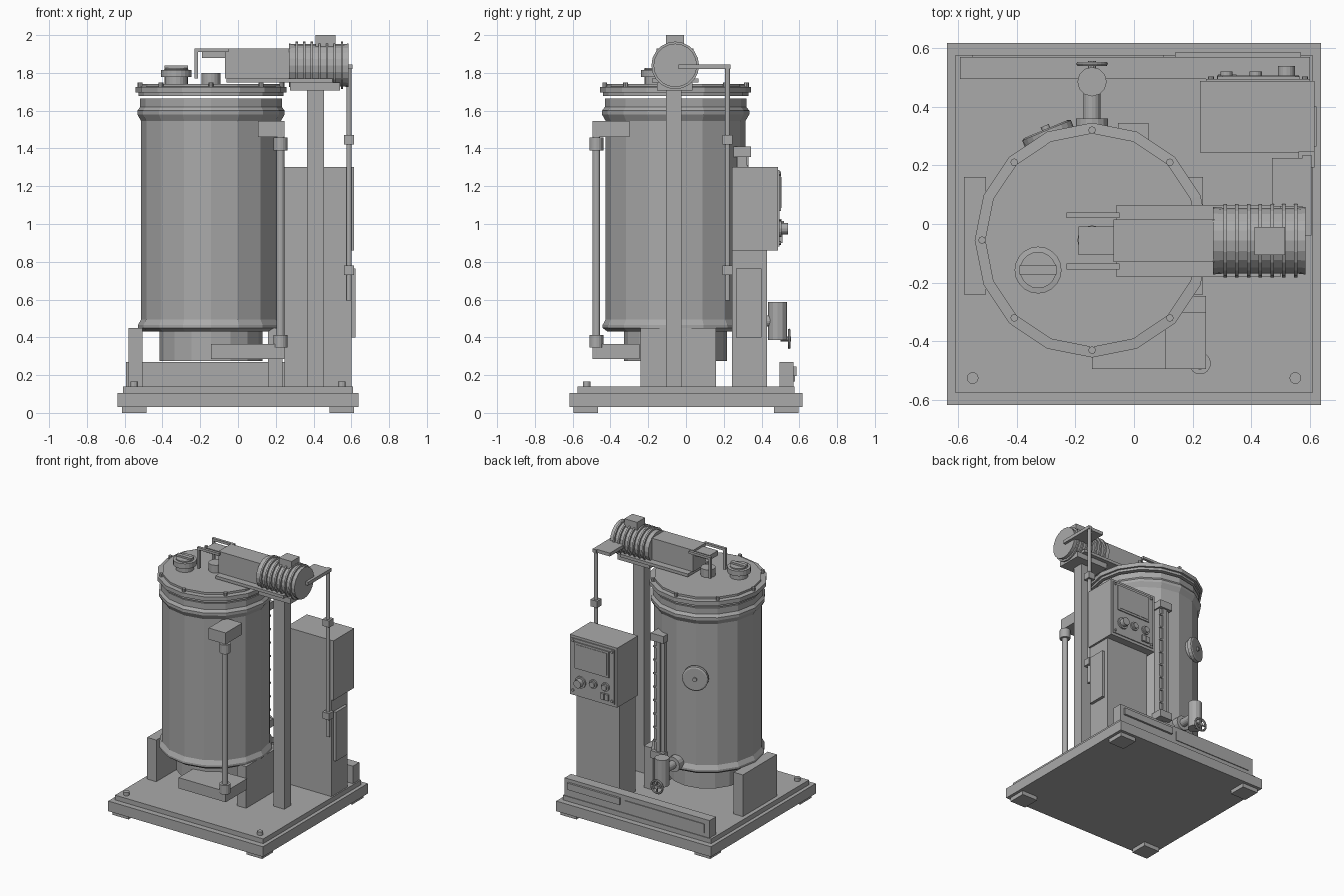
import bpy, bmesh, math
from mathutils import Matrix, Vector

old = bpy.data.objects.get("Cube")
if old:
    bpy.data.objects.remove(old)

GREY = (0.4, 0.4, 0.4, 1)
mat = bpy.data.materials.new("machine grey")
mat.use_nodes = True
mat.diffuse_color = GREY
mat.node_tree.nodes["Principled BSDF"].inputs["Base Color"].default_value = GREY

TX, TY = -0.143, -0.055   # tank axis
AXES = {"x": Vector((1, 0, 0)), "y": Vector((0, 1, 0)), "z": Vector((0, 0, 1))}


def finish(bm, name):
    me = bpy.data.meshes.new(name)
    bmesh.ops.recalc_face_normals(bm, faces=bm.faces)
    bm.to_mesh(me)
    bm.free()
    ob = bpy.data.objects.new(name, me)
    bpy.context.collection.objects.link(ob)
    me.materials.append(mat)
    return ob


def box(name, x, y, z):
    """Box from (min, max) pairs."""
    bm = bmesh.new()
    bmesh.ops.create_cube(bm, size=1)
    for v in bm.verts:
        for i, (a, b) in enumerate((x, y, z)):
            v.co[i] = (a + b) / 2 + v.co[i] * (b - a)
    return finish(bm, name)


def lathe(name, origin, profile, axis="z", sides=16):
    """Closed turned solid; profile is (radius, distance along axis)."""
    d = AXES[axis] if isinstance(axis, str) else axis
    rot = d.to_track_quat("Z", "Y").to_matrix().to_4x4()
    bm = bmesh.new()
    rings = []
    for r, h in profile:
        rings.append([bm.verts.new((r * math.cos(math.tau * i / sides),
                                    r * math.sin(math.tau * i / sides), h))
                      for i in range(sides)])
    for a, b in zip(rings, rings[1:]):
        for i in range(sides):
            j = (i + 1) % sides
            bm.faces.new((a[i], a[j], b[j], b[i]))
    bm.faces.new(rings[0])
    bm.faces.new(rings[-1])
    bm.transform(Matrix.Translation(origin) @ rot)
    return finish(bm, name)


def rod(name, origin, r, length, axis="z", sides=16):
    return lathe(name, origin, [(r, 0), (r, length)], axis, sides)


# Base with feet and corner bolts
box("base_slab", (-.637, .637), (-.617, .617), (.03, .105))
box("base_top_plate", (-.61, .61), (-.575, .575), (.105, .14))
for sx in (-1, 1):
    for sy in (-1, 1):
        cx, cy = sx * .55, sy * .53
        box("foot", (cx - .065, cx + .065), (cy - .065, cy + .065), (0, .03))
    rod("base_bolt", (sx * .55, -.525, .14), .02, .025, sides=12)

# Rear channel with cover plates
box("rear_channel", (-.593, .6), (.495, .57), (.14, .27))
box("rear_cover_long", (-.55, .1), (.57, .576), (.165, .235))
box("rear_cover_short", (.14, .57), (.57, .585), (.195, .245))

# Tank body, skirt and side supports
lathe("tank_body", (TX, TY, 0),
      [(.36, .43), (.387, .45), (.387, .465), (.37, .495), (.37, 1.545),
       (.39, 1.58), (.39, 1.6), (.375, 1.62), (.375, 1.665)])
rod("tank_skirt", (TX, TY, .275), .272, .16)
for x0 in (-.58, .16):
    box("tank_support", (x0, x0 + .075), (-.24, .16), (.14, .45))

# Lid with bolts, hub and filler cap
lathe("tank_lid", (TX, TY, 0),
      [(.385, 1.677), (.385, 1.695), (.4, 1.695), (.4, 1.725),
       (.365, 1.727), (.365, 1.742)])
for i in range(8):
    a = math.tau * i / 8
    rod("lid_bolt", (TX + .375 * math.cos(a), TY + .375 * math.sin(a), 1.7), .013, .05, sides=8)
rod("lid_hub", (TX, TY, 1.74), .05, .06)
lathe("filler_cap", (-.327, -.157, 0),
      [(.062, 1.74), (.062, 1.777), (.08, 1.777), (.08, 1.815), (.062, 1.817), (.062, 1.825)], sides=20)
box("filler_grip", (-.39, -.265), (-.172, -.142), (1.82, 1.838))

# Column, cap and carrying plate
box("column", (.365, .455), (-.105, -.025), (.14, 1.71))
box("column_cap", (.275, .54), (-.153, .035), (1.708, 1.75))
box("drive_plate", (-.06, .5), (-.18, .065), (1.748, 1.77))

# Gearbox, finned motor and terminal box
box("gearbox", (-.07, .275), (-.13, .015), (1.77, 1.93))
motor = [(.115, 0)]
for i in range(7):
    x = .035 + i * .04
    motor += [(.112, x), (.126, x), (.126, x + .012), (.112, x + .012)]
lathe("motor", (.27, -.057, 1.84), motor + [(.115, .315)], "x", 20)
box("terminal_box", (.41, .515), (-.105, -.01), (1.93, 2.0))

# Nose bracket with paired handle bars
box("nose_bracket", (-.19, -.065), (-.105, -.008), (1.88, 1.915))
for y in (-.145, .03):
    box("handle_bar", (-.23, -.05), (y - .01, y + .01), (1.91, 1.928))
    box("handle_drop", (-.23, -.212), (y - .01, y + .01), (1.77, 1.92))

# Front circulation pipe
box("upper_pipe_arm", (.105, .245), (-.495, -.3), (1.46, 1.545))
box("lower_pipe_arm", (-.143, .245), (-.495, -.245), (.285, .365))
rod("circulation_pipe", (.225, -.475, .3), .021, 1.2)
for z in (.345, 1.39):
    rod("pipe_collar", (.225, -.475, z), .037, .068)

# Conduit from motor down the right side
box("conduit_bar", (.575, .605), (-.04, .235), (1.82, 1.845))
box("conduit_plate", (.47, .58), (.06, .225), (1.82, 1.845))
rod("conduit", (.588, .22, .595), .014, 1.24, sides=12)
for z in (.73, 1.42):
    box("conduit_clamp", (.56, .615), (.193, .247), (z, z + .05))

# Control cabinet
box("cabinet_base", (.245, .6), (.243, .43), (.14, .86))
box("cabinet_head", (.225, .615), (.243, .488), (.86, 1.303))
box("cabinet_side_cover", (.6, .622), (.265, .4), (.4, .765))
box("control_panel", (.245, .6), (.488, .495), (.88, 1.285))
box("screen_frame", (.285, .565), (.495, .503), (1.07, 1.265))
box("screen", (.3, .55), (.503, .506), (1.085, 1.25))
for x in (.262, .583):
    for z in (.9, 1.268):
        rod("panel_screw", (x, .493, z), .01, .01, "y", 8)
for x, z, r, d in ((.52, .975, .037, .045), (.415, .99, .026, .025), (.315, .995, .026, .025)):
    rod("knob_ring", (x, .494, z), r + .006, .012, "y")
    rod("knob", (x, .494, z), r * .8, d, "y")
for x in (.3, .335):
    box("rocker_switch", (x - .014, x + .014), (.494, .51), (.9, .945))

# Level gauge on the back of the tank
box("gauge_strip", (-.045, .04), (.27, .32), (.5, 1.39))
box("gauge_tube", (-.02, .015), (.32, .332), (.53, 1.36))
for z in (.48, 1.355):
    box("gauge_end", (-.055, .05), (.25, .345), (z, z + .055))
for i in range(8):
    z = .6 + i * .1
    box("gauge_mark", (.01, .042), (.318, .328), (z, z + .012))

# Round inspection port
d = Vector((math.cos(math.radians(112.5)), math.sin(math.radians(112.5)), 0))
lathe("inspection_port", Vector((TX, TY, 1.15)),
      [(.075, .33), (.075, .38), (.09, .38), (.09, .405), (.08, .41),
       (.015, .41), (.015, .422)], d, 20)

# Drain valve with hand wheel
rod("drain_pipe", (TX, .2, .487), .055 / 2 + .002, .27, "y")
rod("drain_flange", (TX, .3, .487), .055, .06, "y")
rod("valve_body", (TX, .485, .387), .05, .2, sides=12)
rod("valve_stem", (TX, .5, .392), .014, .055, "y", 10)
bpy.ops.mesh.primitive_torus_add(location=(TX, .546, .392), rotation=(math.pi / 2, 0, 0),
                                 major_radius=.046, minor_radius=.008,
                                 major_segments=20, minor_segments=6)
wheel = bpy.context.object
wheel.name = "hand_wheel"
wheel.data.materials.append(mat)
box("wheel_spoke", (TX - .045, TX + .045), (.541, .551), (.387, .397))
box("wheel_spoke", (TX - .005, TX + .005), (.541, .551), (.347, .437))
